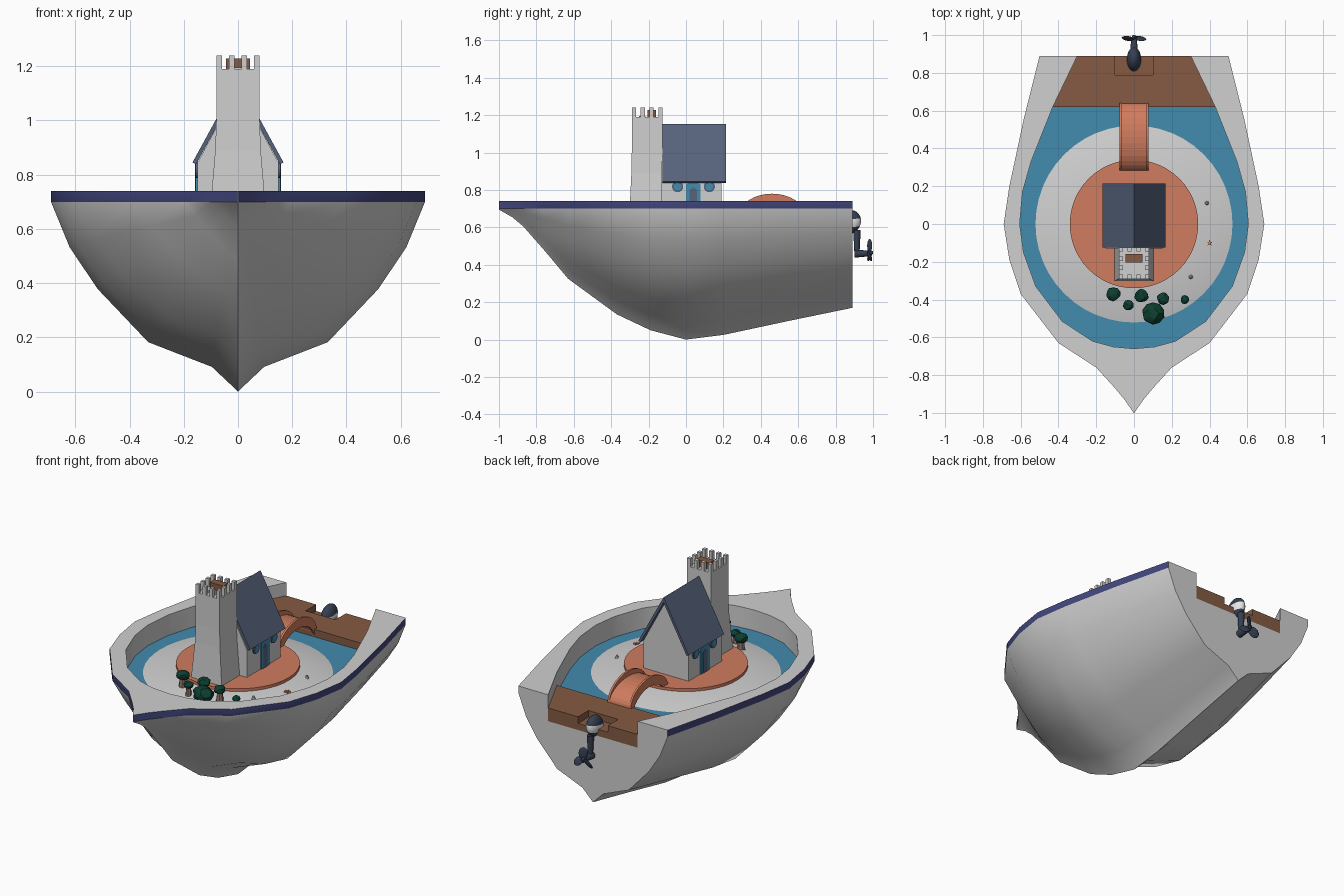
import bpy, bmesh, math, random
from mathutils import Matrix, Vector

if "Cube" in bpy.data.objects:
    bpy.data.objects.remove(bpy.data.objects["Cube"])
random.seed(4)

def mat(name, hexcol):
    m = bpy.data.materials.new(name)
    c = [int(hexcol[i:i + 2], 16) / 255 for i in (0, 2, 4)]
    m.diffuse_color = [((v + .055) / 1.055) ** 2.4 if v > .04 else v / 12.92 for v in c] + [1]
    m.use_nodes = True
    m.node_tree.nodes["Principled BSDF"].inputs["Base Color"].default_value = m.diffuse_color
    return m

GREY, BAND = mat("pale grey", "d0d0d0"), mat("indigo", "434880")
ORANGE, BROWN = mat("terracotta", "d07c5e"), mat("wood brown", "855b43")
WATER, ROOF = mat("water blue", "428bae"), mat("slate blue", "56637c")
NAVY, GREEN = mat("dark navy", "364052"), mat("dark green", "0d3f30")
WHITE, BARK = mat("white", "eeeeee"), mat("bark", "8d7468")

def finish(bm, name, mats, smooth=None):
    bmesh.ops.recalc_face_normals(bm, faces=bm.faces)
    me = bpy.data.meshes.new(name)
    bm.to_mesh(me)
    bm.free()
    ob = bpy.data.objects.new(name, me)
    bpy.context.collection.objects.link(ob)
    for m in mats if isinstance(mats, (list, tuple)) else [mats]:
        me.materials.append(m)
    if smooth:
        smooth_it(ob, smooth)
    return ob

def smooth_it(ob, deg):
    bpy.ops.object.select_all(action='DESELECT')
    ob.select_set(True)
    bpy.context.view_layer.objects.active = ob
    bpy.ops.object.shade_smooth_by_angle(angle=math.radians(deg))

def prism(name, pts, axis, a, b, m):
    """Extrude a 2D outline along an axis from a to b."""
    put = {'x': lambda p, h: (h, *p), 'y': lambda p, h: (p[0], h, p[1]), 'z': lambda p, h: (*p, h)}[axis]
    bm = bmesh.new()
    lo, hi = [[bm.verts.new(put(p, h)) for p in pts] for h in (a, b)]
    n = len(pts)
    bm.faces.new(lo)
    bm.faces.new(hi)
    for i in range(n):
        bm.faces.new((lo[i], lo[(i + 1) % n], hi[(i + 1) % n], hi[i]))
    return finish(bm, name, m)

def box(name, x0, x1, y0, y1, z0, z1, m):
    return prism(name, [(x0, y0), (x1, y0), (x1, y1), (x0, y1)], 'z', z0, z1, m)

def cone(name, loc, r1, r2, h, m, seg=24, axis='Z', smooth=40):
    bm = bmesh.new()
    rot = {'Z': Matrix(), 'Y': Matrix.Rotation(-math.pi / 2, 4, 'X'), 'X': Matrix.Rotation(math.pi / 2, 4, 'Y')}[axis]
    bmesh.ops.create_cone(bm, cap_ends=True, segments=seg, radius1=r1, radius2=r2, depth=h,
                          matrix=Matrix.Translation(loc) @ rot)
    return finish(bm, name, m, smooth)

def mirror(half):
    return half + [(-x, y) for x, y in reversed(half) if x > 0]

# Hull: lofted sections (y, half width, keel height)
stations = [(-1, .002, .695), (-.93, .05, .655), (-.87, .1, .605), (-.76, .2, .48), (-.63, .4, .325),
            (-.37, .6, .135), (-.19, .66, .05), (0, .69, 0), (.2, .66, .025), (.55, .585, .1), (.89, .5, .17)]
section = [(0, 0), (.14, .13), (.48, .26), (.75, .54), (.9, .76), (1, 1)]
bm = bmesh.new()
rows = []
for y, w, k in stations:
    b = min(1, max(0, (-y - .3) / .6))
    half = [(w * ((1 - b) * u + b * t ** 1.1), k + (.7 - k) * t) for u, t in section] + [(w, .74)]
    pts = [(-x, z) for x, z in reversed(half[1:])] + half
    rows.append([bm.verts.new((x, y, z)) for x, z in pts])
n = len(rows[0])
for r, s in zip(rows, rows[1:]):
    for i in range(n):
        f = bm.faces.new((r[i], r[(i + 1) % n], s[(i + 1) % n], s[i]))
        f.material_index = 1 if i in (0, n - 2) else 0
bm.faces.new(rows[0])
bm.faces.new(rows[-1])
hull = finish(bm, "hull", [GREY, BAND])

# Open well cut into the hull, running out through the stern
inner = [(0, -.66), (.11, -.65), (.22, -.62), (.38, -.515), (.52, -.33), (.585, -.15), (.605, 0),
         (.59, .17), (.545, .33), (.43, .62)]
cutter = prism("well_cutter", mirror(inner + [(.30, .89), (.295, 1.0)]), 'z', .58, .9, GREY)
mod = hull.modifiers.new("well", 'BOOLEAN')
mod.operation, mod.solver, mod.object = 'DIFFERENCE', 'EXACT', cutter
bpy.context.view_layer.objects.active = hull
bpy.ops.object.modifier_apply(modifier="well")
bpy.data.objects.remove(cutter)
smooth_it(hull, 32)

# Water, island and stern deck with motor recess
prism("water", mirror(inner), 'z', .581, .615, WATER)
cone("sand_island", (0, 0, .6355), .53, .34, .045, GREY, 48)
cone("plaza", (0, 0, .66), .34, .34, .03, ORANGE, 48)
prism("stern_deck", [(.43, .62), (-.43, .62), (-.3, .89), (-.1, .89), (-.1, .79), (.1, .79), (.1, .89), (.3, .89)],
      'z', .58, .66, BROWN)
box("motor_mount", -.1, .1, .79, .89, .58, .62, BROWN)

# Arched bridge: walkway plus two rails
def arch(top, drop):
    ys = [math.cos(math.pi * i / 16) for i in range(17)]
    up = [(.46 + .18 * c, .655 + (top - .655) * math.sqrt(max(0, 1 - c * c))) for c in ys]
    return up + [(.46 + (y - .46) * .9, z - drop) for y, z in reversed(up)]
prism("bridge_walkway", arch(.75, .025), 'x', -.07, .07, ORANGE)
for s in (-1, 1):
    prism("bridge_rail", arch(.78, .055), 'x', s * .066, s * .078, ORANGE)

# House with gable roof
prism("house_walls", [(-.15, .665), (.15, .665), (.15, .843), (0, 1.122), (-.15, .843)], 'y', -.13, .19, GREY)
prism("house_roof", [(-.168, .845), (0, 1.152), (.168, .845), (.155, .838), (0, 1.12), (-.155, .838)],
      'y', -.125, .215, ROOF)
for s in (-1, 1):
    for y in (-.045, .125):
        cone("window_frame", (s * .152, y, .818), .03, .03, .008, ROOF, 16, 'X')
        cone("window_glass", (s * .154, y, .818), .021, .021, .008, WATER, 16, 'X')
    prism("door_frame", [(0, .675), (.078, .675), (.078, .83), (.039, .85), (0, .83)], 'x', s * .149, s * .156, WATER)
    prism("door_panel", [(.02, .675), (.058, .675), (.058, .8), (.039, .815), (.02, .8)], 'x', s * .15, s * .158, ROOF)

# Tapered tower with battlements
bm = bmesh.new()
rings = []
for z, w, y0, y1 in ((.665, .103, -.303, -.12), (.89, .084, -.292, -.12), (1.0, .08, -.29, -.125), (1.19, .08, -.29, -.125)):
    rings.append([bm.verts.new(p) for p in ((-w, y0, z), (w, y0, z), (w, y1, z), (-w, y1, z))])
for r, s in zip(rings, rings[1:]):
    for i in range(4):
        bm.faces.new((r[i], r[(i + 1) % 4], s[(i + 1) % 4], s[i]))
bm.faces.new(rings[0])
bm.faces.new(rings[-1])
finish(bm, "tower", GREY)
for i in range(4):
    for j in range(4):
        if i in (0, 3) or j in (0, 3):
            x, y = -.08 + i * .0463, -.29 + j * .0477
            box("merlon", x, x + .021, y, y + .022, 1.185, 1.24, GREY)
box("tower_hatch", -.045, .045, -.205, -.16, 1.185, 1.228, BROWN)
for i in range(3):
    box("tower_step", -.03, .03, -.225 - i * .013, -.217 - i * .013, 1.185, 1.195, GREY)

# Bushy trees on the front of the island
for x, y, r in ((-.11, -.37, .038), (.04, -.38, .038), (.155, -.395, .034), (-.03, -.43, .028), (.1, -.475, .06), (.27, -.4, .024)):
    base = .615 + .045 * min(1, (.53 - math.hypot(x, y)) / .19)
    top = min(.74, base + .035 + 1.6 * r)
    cone("tree_trunk", (x, y, (base + top - r) / 2), r * .65, r * .4, top - r - base + .01, BARK, 7, smooth=None)
    bm = bmesh.new()
    bmesh.ops.create_icosphere(bm, subdivisions=2, radius=1)
    for v in bm.verts:
        k = random.uniform(.88, 1.08)
        v.co = Vector((x + v.co.x * r * k, y + v.co.y * r * k, top - r * .75 + v.co.z * r * .75 * k))
    finish(bm, "tree_crown", GREEN)

# Starfish and shells on the sand
star = [(.4 + (.018 if i % 2 == 0 else .007) * math.sin(i * math.pi / 5),
         -.1 + (.018 if i % 2 == 0 else .007) * math.cos(i * math.pi / 5)) for i in range(10)]
prism("starfish", star, 'z', .635, .65, ORANGE)
for x, y in ((.385, .11), (.3, -.28)):
    cone("shell", (x, y, .65), .012, .004, .02, GREY, 8)

# Outboard motor
bm = bmesh.new()
bmesh.ops.create_uvsphere(bm, u_segments=20, v_segments=14, radius=1)
for f in bm.faces:
    f.material_index = 1 if -.45 < f.calc_center_median().z < .3 else 0
for v in bm.verts:
    v.co = (v.co.x * .038, .872 + v.co.y * .064, .627 + v.co.z * .065 + v.co.y * .008)
finish(bm, "motor_cowl", [NAVY, WHITE], 40)
cone("motor_leg", (0, .914, .515), .013, .02, .14, NAVY, 12)
cone("motor_gearcase", (0, .945, .46), .022, .014, .09, NAVY, 12, 'Y')
cone("propeller_hub", (0, .985, .465), .016, .008, .03, NAVY, 12, 'Y')
for i in range(3):
    bm = bmesh.new()
    bmesh.ops.create_uvsphere(bm, u_segments=12, v_segments=8, radius=1,
        matrix=Matrix.Translation((0, .982, .465)) @ Matrix.Rotation(i * 2 * math.pi / 3, 4, 'Y')
        @ Matrix.Translation((0, 0, .037)) @ Matrix.Rotation(.5, 4, 'Z') @ Matrix.Diagonal((.026, .006, .036, 1)))
    finish(bm, "propeller_blade", NAVY, 50)
